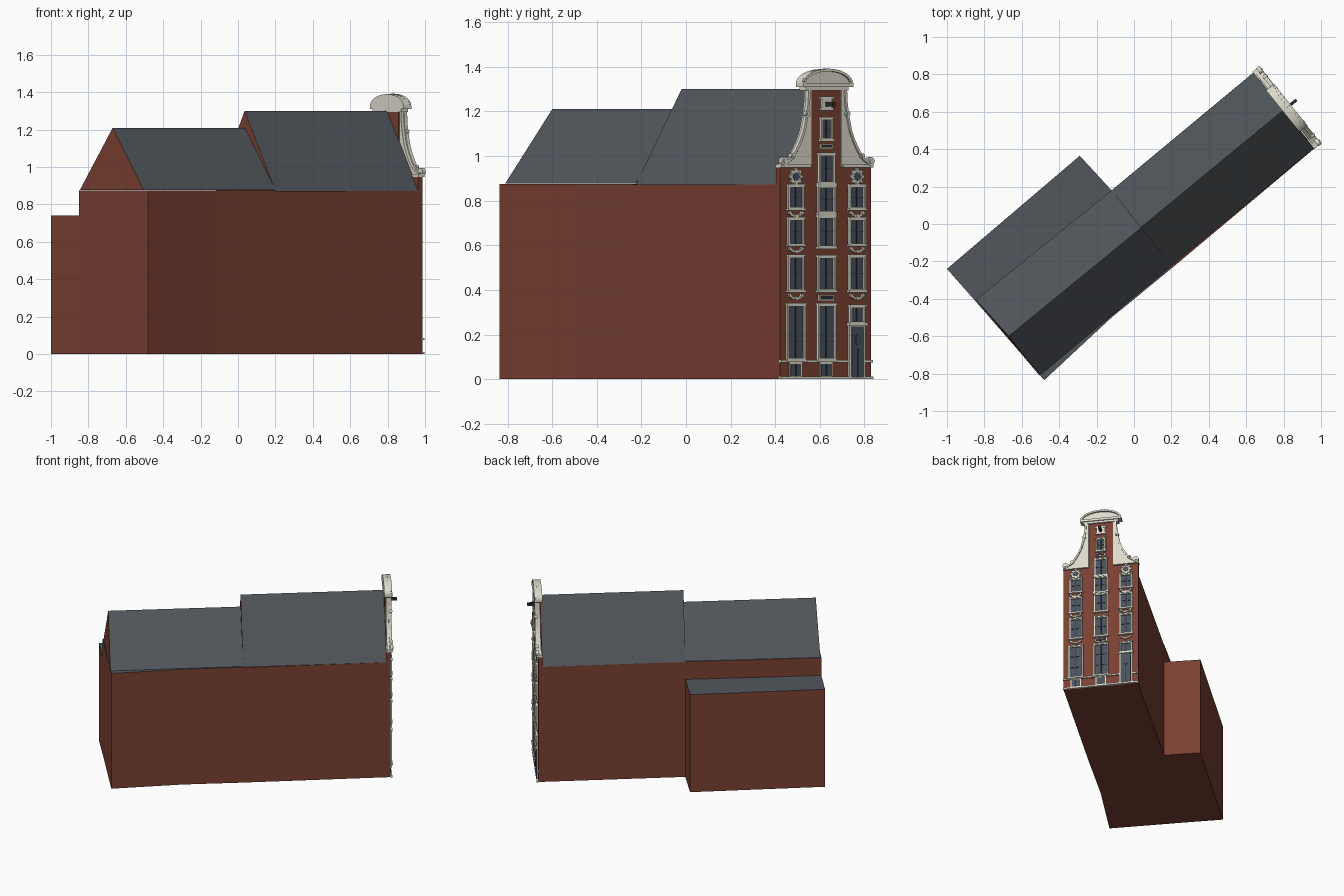
import bpy, bmesh, math
from mathutils import Matrix, Vector

if "Cube" in bpy.data.objects:
    bpy.data.objects.remove(bpy.data.objects["Cube"])

def material(name, rgb):
    m = bpy.data.materials.new(name)
    m.diffuse_color = (*rgb, 1)
    m.use_nodes = True
    m.node_tree.nodes["Principled BSDF"].inputs["Base Color"].default_value = m.diffuse_color
    return m

BRICK = material("red brick", (0.2, 0.052, 0.032))
SLATE = material("slate grey", (0.085, 0.096, 0.107))
STONE = material("pale stone", (0.72, 0.70, 0.60))
GLASS = material("blue grey glass", (0.07, 0.083, 0.11))
DARK = material("dark iron", (0.025, 0.027, 0.032))
WORLD = Matrix.Identity(4)
# facade frame: x along the facade, -y outwards, origin at its foot
FACADE = Matrix.Translation((0.822, 0.626, 0)) @ Matrix.Rotation(math.radians(128.8), 4, 'Z')

def make(name, verts, faces, mats, matrix=WORLD, rule=None):
    me = bpy.data.meshes.new(name)
    me.from_pydata([matrix @ Vector(v) for v in verts], [], faces)
    for m in mats:
        me.materials.append(m)
    bm = bmesh.new()
    bm.from_mesh(me)
    bmesh.ops.recalc_face_normals(bm, faces=bm.faces)
    if rule:
        for f in bm.faces:
            f.material_index = rule(f)
    bm.to_mesh(me)
    bm.free()
    ob = bpy.data.objects.new(name, me)
    bpy.context.collection.objects.link(ob)
    return ob

def prism_data(a, b):
    n = len(a)
    faces = [tuple(range(n)), tuple(range(n, 2 * n))]
    faces += [(i, (i + 1) % n, n + (i + 1) % n, n + i) for i in range(n)]
    return list(a) + list(b), faces

# ---------- house body ----------
def block(name, plan, h, mats):
    v, f = prism_data([(x, y, 0) for x, y in plan], [(x, y, h) for x, y in plan])
    make(name, v, f, mats, rule=lambda f: int(f.normal.z > 0.9))

block("front_house_walls", [(0.972, 0.41), (0.20, -0.238), (-0.12, 0.18), (0.645, 0.815)], 0.872, [BRICK, BRICK])
block("rear_house_walls", [(0.20, -0.238), (-0.12, -0.50), (-0.48, -0.835), (-0.85, -0.41), (-0.12, 0.18)],
      0.875, [BRICK, SLATE])
block("side_annex", [(-1, -0.24), (-0.29, 0.365), (-0.12, 0.18), (-0.85, -0.41)], 0.74, [BRICK, SLATE])

def roof(name, back, front, eave, ridge):
    zs = (eave, ridge, eave)
    v, f = prism_data([(*p, z) for p, z in zip(back, zs)], [(*p, z) for p, z in zip(front, zs)])
    make(name, v, f, [BRICK, SLATE], rule=lambda f: int(f.normal.z > 0.2))

roof("front_roof", [(-0.12, 0.18), (0.035, -0.02), (0.20, -0.225)],
     [(0.64, 0.81), (0.80, 0.61), (0.965, 0.405)], 0.872, 1.30)
roof("rear_roof", [(-0.845, -0.405), (-0.67, -0.60), (-0.505, -0.81)],
     [(-0.12, 0.18), (0.045, -0.015), (0.20, -0.225)], 0.878, 1.21)

# ---------- facade parts, gathered by name ----------
parts = {}

def add(part, mat, pts, y0, y1):
    """Extrude a facade outline (x, z) from depth y0 to y1."""
    verts, faces, _ = parts.setdefault(part, ([], [], mat))
    v, f = prism_data([(x, y0, z) for x, z in pts], [(x, y1, z) for x, z in pts])
    o = len(verts)
    verts.extend(v)
    faces.extend(tuple(i + o for i in q) for q in f)

def box(part, mat, cx, w, z0, z1, out, back=0.004):
    add(part, mat, [(cx - w, z0), (cx + w, z0), (cx + w, z1), (cx - w, z1)], -out, back)

def disc(part, mat, cx, cz, rx, rz, out, n=16):
    add(part, mat, [(cx + rx * math.cos(i * math.tau / n), cz + rz * math.sin(i * math.tau / n))
                    for i in range(n)], -out, 0.004)

def strip(part, mat, path, t, out):
    """Flat moulding following a path."""
    for (a, b), (c, d) in zip(path, path[1:]):
        l = math.hypot(c - a, d - b)
        nx, nz = -(d - b) / l * t, (c - a) / l * t
        add(part, mat, [(a + nx, b + nz), (a - nx, b - nz), (c - nx, d - nz), (c + nx, d + nz)], -out, 0.004)

def window(cx, z0, z1, w=0.05, rows=2, sill=True):
    t = 0.009
    for s in (-1, 1):
        box("window_frames", STONE, cx + s * (w - t / 2), t / 2, z0, z1, 0.012)
    box("window_frames", STONE, cx, w, z1 - t, z1, 0.012)
    box("window_frames", STONE, cx, w, z0, z0 + t, 0.012)
    box("window_panes", GLASS, cx, w - t, z0 + t, z1 - t, 0.003)
    box("glazing_bars", DARK, cx, 0.003, z0 + t, z1 - t, 0.006)
    for i in range(1, rows):
        box("glazing_bars", DARK, cx, w - t, z0 + (z1 - z0) * i / rows - 0.001,
            z0 + (z1 - z0) * i / rows + 0.001, 0.006)
    if sill:
        box("window_sills", STONE, cx, w + 0.006, z0 - 0.006, z0 + 0.004, 0.017)
        box("window_sills", STONE, cx, w + 0.004, z1 - 0.002, z1 + 0.006, 0.016)

def festoon(cx, z):
    path = [(cx + 0.032 * i / 4, z - 0.012 * (1 - (i / 4) ** 2)) for i in range(-4, 5)]
    strip("festoons", STONE, path, 0.005, 0.01)
    for s in (-1, 1):
        disc("festoons", STONE, cx + s * 0.034, z + 0.003, 0.008, 0.008, 0.012, 8)
    disc("festoons", STONE, cx, z - 0.01, 0.009, 0.008, 0.013, 8)

# brick wall and neck
W, N = 0.262, 0.095
add("facade_wall", BRICK, [(-W, 0), (W, 0), (W, 0.955), (N, 0.955), (N, 1.30), (-N, 1.30), (-N, 0.955), (-W, 0.955)],
    0, 0.03)
box("plinth_bands", STONE, 0, W + 0.003, 0, 0.012, 0.012)
box("plinth_bands", STONE, 0, W + 0.003, 0.074, 0.085, 0.01)

# side columns
SIDE = 0.176
for s in (-1, 1):
    cx = s * SIDE
    for z0, z1 in ((0.395, 0.553), (0.60, 0.72), (0.762, 0.868)):
        window(cx, z0, z1, 0.046)
    for z in (0.372, 0.582, 0.742):
        festoon(cx, z)
    # round rosette with rays
    for i in range(8):
        a = i * math.tau / 8
        disc("rosettes", STONE, cx + 0.031 * math.cos(a), 0.908 + 0.031 * math.sin(a), 0.008, 0.008, 0.011, 8)
    disc("rosettes", STONE, cx, 0.908, 0.03, 0.03, 0.009)
    disc("rosette_panes", GLASS, cx, 0.908, 0.019, 0.019, 0.011)
    # scrolled wing, rim, volutes and shoulder ledge
    edge = [(0.105, 1.295), (0.109, 1.23), (0.12, 1.17), (0.133, 1.115), (0.152, 1.07), (0.18, 1.022),
            (0.21, 0.985), (0.235, 0.972)]
    edge = [(s * x, z) for x, z in edge]
    add("neck_wings", STONE, [(s * 0.085, 1.295)] + edge + [(s * W, 0.965), (s * W, 0.95), (s * 0.085, 0.95)],
        -0.008, 0.022)
    strip("wing_rims", STONE, edge, 0.006, 0.016)
    box("shoulder_ledges", STONE, s * 0.178, 0.086, 0.948, 0.962, 0.014, 0.03)
    for x, z, r in ((0.247, 0.976, 0.02), (0.115, 1.19, 0.013), (0.2, 1.0, 0.012)):
        disc("volutes", STONE, s * x, z, r, r, 0.018)
        disc("volutes", STONE, s * x, z, r * 0.5, r * 0.5, 0.022, 10)
for cx in (-SIDE, 0):
    window(cx, 0.085, 0.335, 0.052, 3)
    box("cellar_frames", STONE, cx, 0.036, 0.012, 0.074, 0.005)
    box("cellar_panes", GLASS, cx, 0.03, 0.012, 0.068, 0.007)
    box("glazing_bars", DARK, cx, 0.003, 0.012, 0.068, 0.009)

# door with transom light
window(SIDE, 0.25, 0.328, 0.044, 1)
box("door_frame", STONE, SIDE, 0.046, 0, 0.25, 0.01)
box("door_frame", STONE, SIDE, 0.054, 0.238, 0.252, 0.018)
box("door_leaf", GLASS, SIDE, 0.035, 0.008, 0.236, 0.013)
disc("door_ovals", DARK, SIDE, 0.175, 0.018, 0.028, 0.015)
disc("door_ovals", GLASS, SIDE, 0.175, 0.014, 0.024, 0.017)
box("door_seam", DARK, SIDE, 0.002, 0.01, 0.14, 0.015)

# centre column
window(0, 0.395, 0.55)
window(0, 0.59, 0.73, 0.05, 2)
window(0, 0.744, 0.865, 0.05, 2)
window(0, 0.877, 1.01, 0.046, 2)
box("stone_panels", STONE, 0, 0.05, 0.728, 0.747, 0.012)
box("stone_panels", STONE, 0, 0.05, 0.863, 0.879, 0.012)
window(0, 1.072, 1.17, 0.034)
for z0, z1, w in ((0.35, 0.38, 0.043), (1.032, 1.055, 0.034)):
    box("plaque_borders", STONE, 0, w, z0, z1, 0.009)
    box("plaques", DARK, 0, w - 0.006, z0 + 0.006, z1 - 0.006, 0.011)

# hoist beam and its stone surround
box("hoist_surround", STONE, 0, 0.036, 1.205, 1.217, 0.012)
box("hoist_surround", STONE, 0, 0.03, 1.217, 1.26, 0.01)
box("hoist_surround", STONE, 0, 0.038, 1.255, 1.268, 0.012)
box("hoist_beam", DARK, 0, 0.008, 1.222, 1.242, 0.06)

# segmental pediment
P = 0.143
arch = [(P * math.cos(math.pi * i / 16), 1.325 + 0.065 * math.sin(math.pi * i / 16)) for i in range(17)]
add("pediment", STONE, arch, -0.008, 0.035)
strip("pediment_rim", STONE, [(x * 0.96, z - 0.004) for x, z in arch], 0.006, 0.02)
box("pediment_cornice", STONE, 0, 0.122, 1.295, 1.312, 0.012, 0.035)
box("pediment_cornice", STONE, 0, P, 1.31, 1.327, 0.02, 0.035)

for name, (v, f, mat) in parts.items():
    make(name, v, f, [GLASS if name == "door_ovals" else mat], FACADE)
